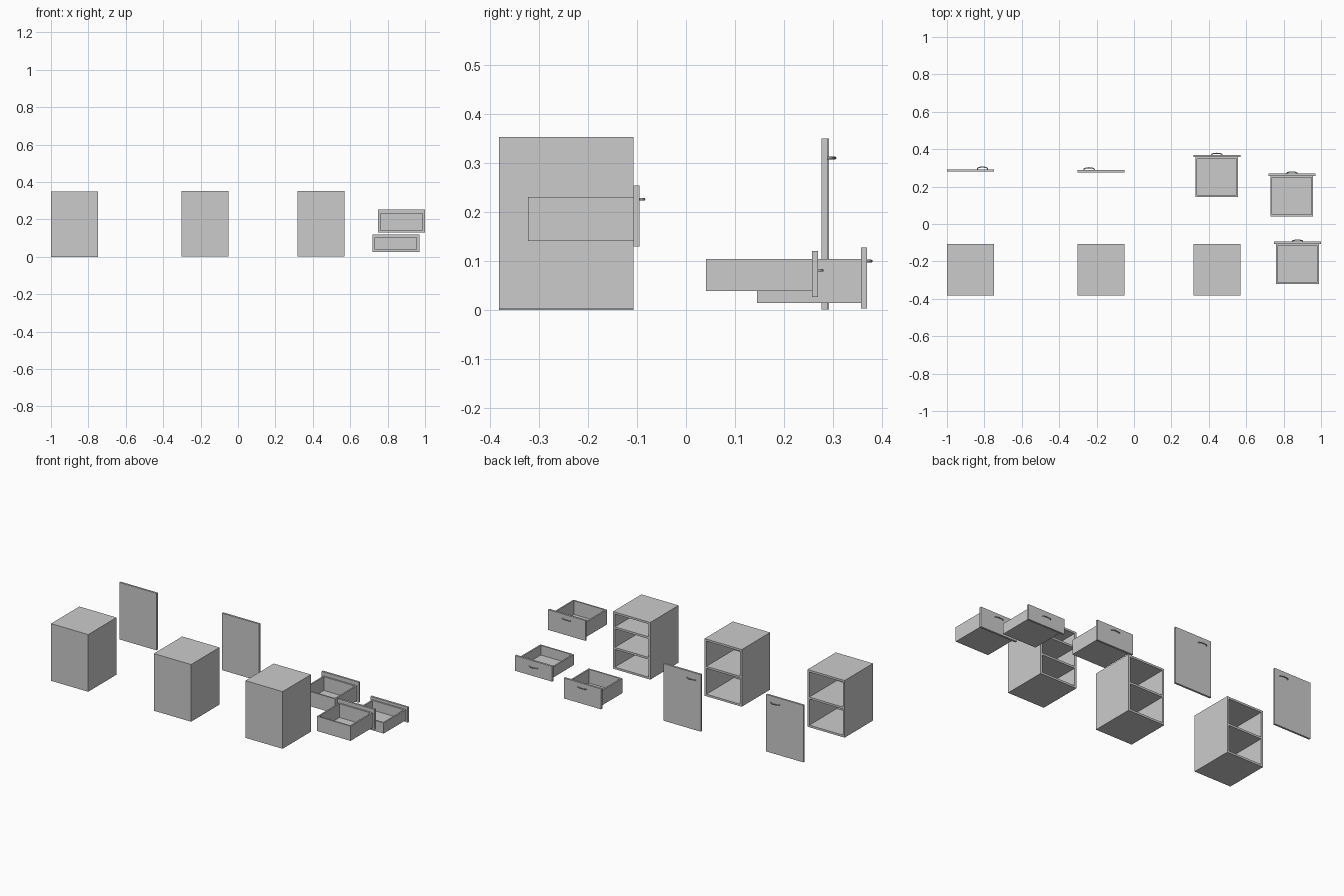
import bpy, bmesh, math

if "Cube" in bpy.data.objects:
    bpy.data.objects.remove(bpy.data.objects["Cube"])


def panels(name, boxes):
    """One object made of axis-aligned boards, each (x0, x1, y0, y1, z0, z1)."""
    bm = bmesh.new()
    for x0, x1, y0, y1, z0, z1 in boxes:
        vs = bmesh.ops.create_cube(bm, size=1)["verts"]
        for v in vs:
            v.co = (x1 if v.co.x > 0 else x0,
                    y1 if v.co.y > 0 else y0,
                    z1 if v.co.z > 0 else z0)
    me = bpy.data.meshes.new(name)
    bm.to_mesh(me)
    bm.free()
    ob = bpy.data.objects.new(name, me)
    bpy.context.collection.objects.link(ob)
    return ob


def handle(name, x, y, z, depth):
    """Bow handle: a rounded bar arching out of the face at y."""
    r = 0.0028
    cu = bpy.data.curves.new(name, 'CURVE')
    cu.dimensions = '3D'
    cu.bevel_depth = r
    cu.bevel_resolution = 2
    cu.use_fill_caps = True
    n = 12
    sp = cu.splines.new('POLY')
    sp.points.add(n)
    for i, p in enumerate(sp.points):
        a = math.pi * i / n
        p.co = (x - 0.028 * math.cos(a), y + (depth - r) * math.sin(a) ** 0.7, z, 1)
    ob = bpy.data.objects.new(name, cu)
    bpy.context.collection.objects.link(ob)
    bpy.context.view_layer.update()
    me = bpy.data.meshes.new_from_object(ob.evaluated_get(bpy.context.evaluated_depsgraph_get()))
    bpy.data.objects.remove(ob)
    ob = bpy.data.objects.new(name, me)
    bpy.context.collection.objects.link(ob)
    for p in me.polygons:
        p.use_smooth = len(p.vertices) == 4


W, T = 0.252, 0.0125          # unit width, board thickness
Y0, Y1 = -0.381, -0.107       # cabinet back and open face


def cabinet(name, x, z, shelves):
    t = T
    top = z + 0.35
    boards = [
        (x, x + t, Y0, Y1, z, top),
        (x + W - t, x + W, Y0, Y1, z, top),
        (x + t, x + W - t, Y0, Y1, top - t, top),
        (x + t, x + W - t, Y0, Y1, z, z + t),
        (x + t, x + W - t, Y0, Y0 + 0.008, z + t, top - t),
    ]
    for s in shelves:
        boards.append((x + t, x + W - t, Y0 + 0.008, Y1, s - t / 2, s + t / 2))
    panels(name, boards)


def drawer(name, x, front, y, depth, box):
    """front, box: z ranges; y: inner face of the front board."""
    t = 0.009
    a, b = x + 0.012, x + W - 0.012
    z0, z1 = box
    yb = y - depth
    panels(name + "_box", [
        (a, a + t, yb, y, z0, z1),
        (b - t, b, yb, y, z0, z1),
        (a + t, b - t, yb, yb + t, z0, z1),
        (a + t, b - t, y - t, y, z0, z1),
        (a + t, b - t, yb + t, y - t, z0, z0 + 0.006)])
    panels(name + "_front", [(x, x + W, y, y + T, *front)])


# Cabinets
cabinet("left_cabinet", -1.0, 0.0, [0.178])
cabinet("middle_cabinet", -0.303, 0.003, [0.18])
cabinet("drawer_cabinet", 0.317, 0.003, [0.130, 0.256])

# Loose doors with handles
panels("left_door", [(-1.0, -1.0 + W, 0.28, 0.292, 0.001, 0.35)])
handle("left_door_handle", -0.81, 0.292, 0.31, 0.015)
panels("middle_door", [(-0.303, -0.303 + W, 0.276, 0.2885, 0.001, 0.35)])
handle("middle_door_handle", -0.24, 0.2885, 0.31, 0.015)

# Loose drawers with handles
drawer("low_drawer", 0.317, (0.003, 0.128), 0.357, 0.212, (0.014, 0.104))
handle("low_drawer_handle", 0.443, 0.369, 0.1, 0.012)
drawer("small_drawer", 0.718, (0.027, 0.12), 0.257, 0.216, (0.039, 0.104))
handle("small_drawer_handle", 0.844, 0.269, 0.081, 0.012)
drawer("back_drawer", 0.748, (0.13, 0.254), -0.107, 0.215, (0.141, 0.231))
handle("back_drawer_handle", 0.874, -0.095, 0.226, 0.012)
